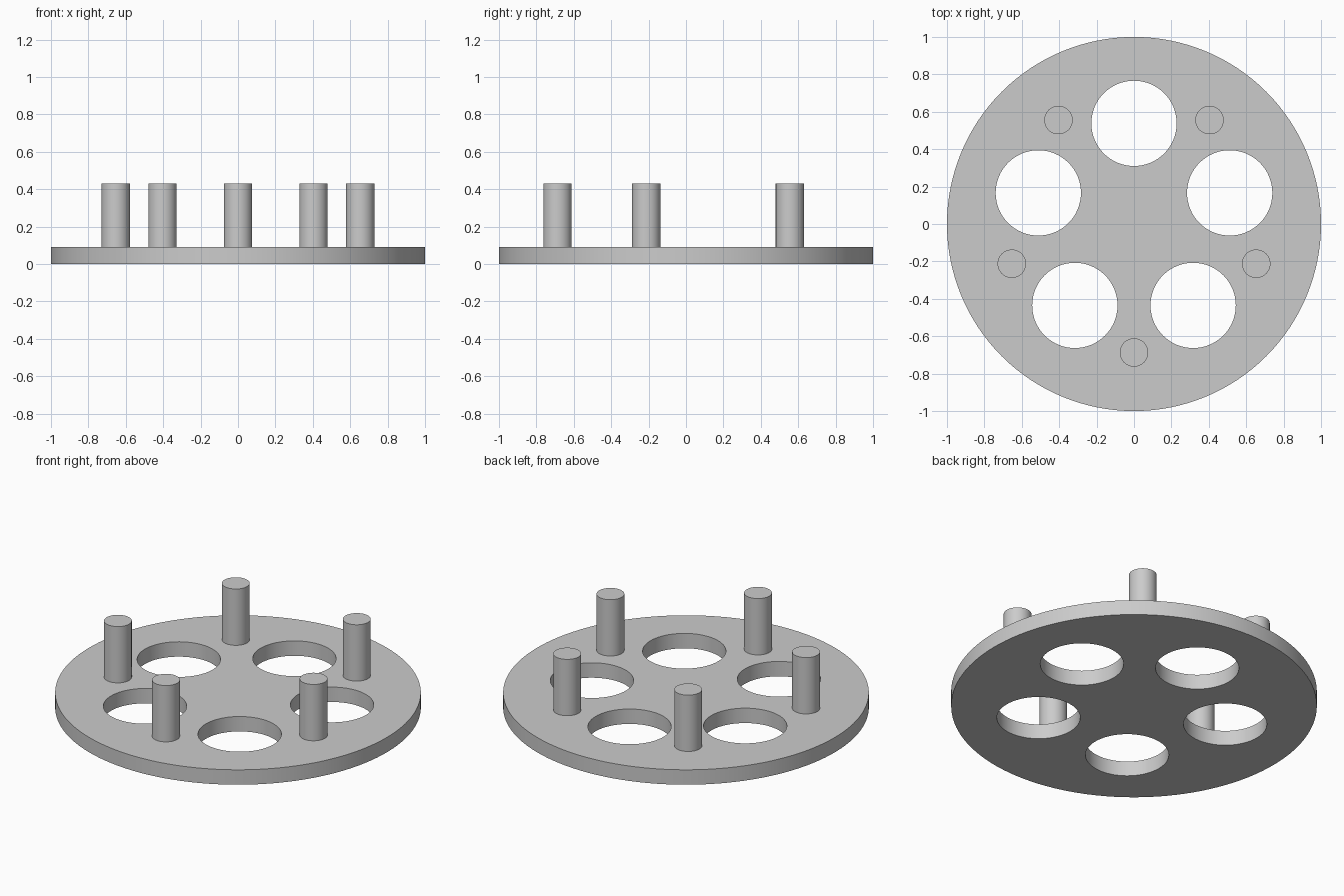
import bpy
import math

cube = bpy.data.objects.get("Cube")
if cube:
    bpy.data.objects.remove(cube, do_unlink=True)

PLATE_H = 0.09
PIN_TOP = 0.43

grey = bpy.data.materials.new("light grey")
grey.use_nodes = True
colour = (0.6, 0.6, 0.6, 1)
grey.diffuse_color = colour
grey.node_tree.nodes["Principled BSDF"].inputs["Base Color"].default_value = colour


def cylinder(name, radius, x, y, z0, z1, sides):
    bpy.ops.mesh.primitive_cylinder_add(
        vertices=sides, radius=radius, depth=z1 - z0,
        location=(x, y, (z0 + z1) / 2))
    ob = bpy.context.object
    ob.name = name
    ob.data.materials.append(grey)
    return ob


def ring(radius, start):
    """Five evenly spaced points on a circle."""
    for i in range(5):
        a = math.radians(start + 72 * i)
        yield i + 1, radius * math.cos(a), radius * math.sin(a)


def smooth(ob):
    bpy.ops.object.select_all(action="DESELECT")
    ob.select_set(True)
    bpy.context.view_layer.objects.active = ob
    bpy.ops.object.shade_smooth_by_angle(angle=math.radians(30))


# Round plate with five through holes
plate = cylinder("plate", 1, 0, 0, 0, PLATE_H, 128)
for i, x, y in ring(0.538, 90):
    cutter = cylinder(f"hole_cutter_{i}", 0.228, x, y, -0.1, PLATE_H + 0.1, 64)
    bpy.context.view_layer.objects.active = plate
    cut = plate.modifiers.new("hole", "BOOLEAN")
    cut.operation = "DIFFERENCE"
    cut.solver = "EXACT"
    cut.object = cutter
    bpy.ops.object.modifier_apply(modifier=cut.name)
    bpy.data.objects.remove(cutter, do_unlink=True)
smooth(plate)

# Five upright pins between the holes
for i, x, y in ring(0.687, -90):
    smooth(cylinder(f"pin_{i}", 0.076, x, y, PLATE_H - 0.01, PIN_TOP, 48))
